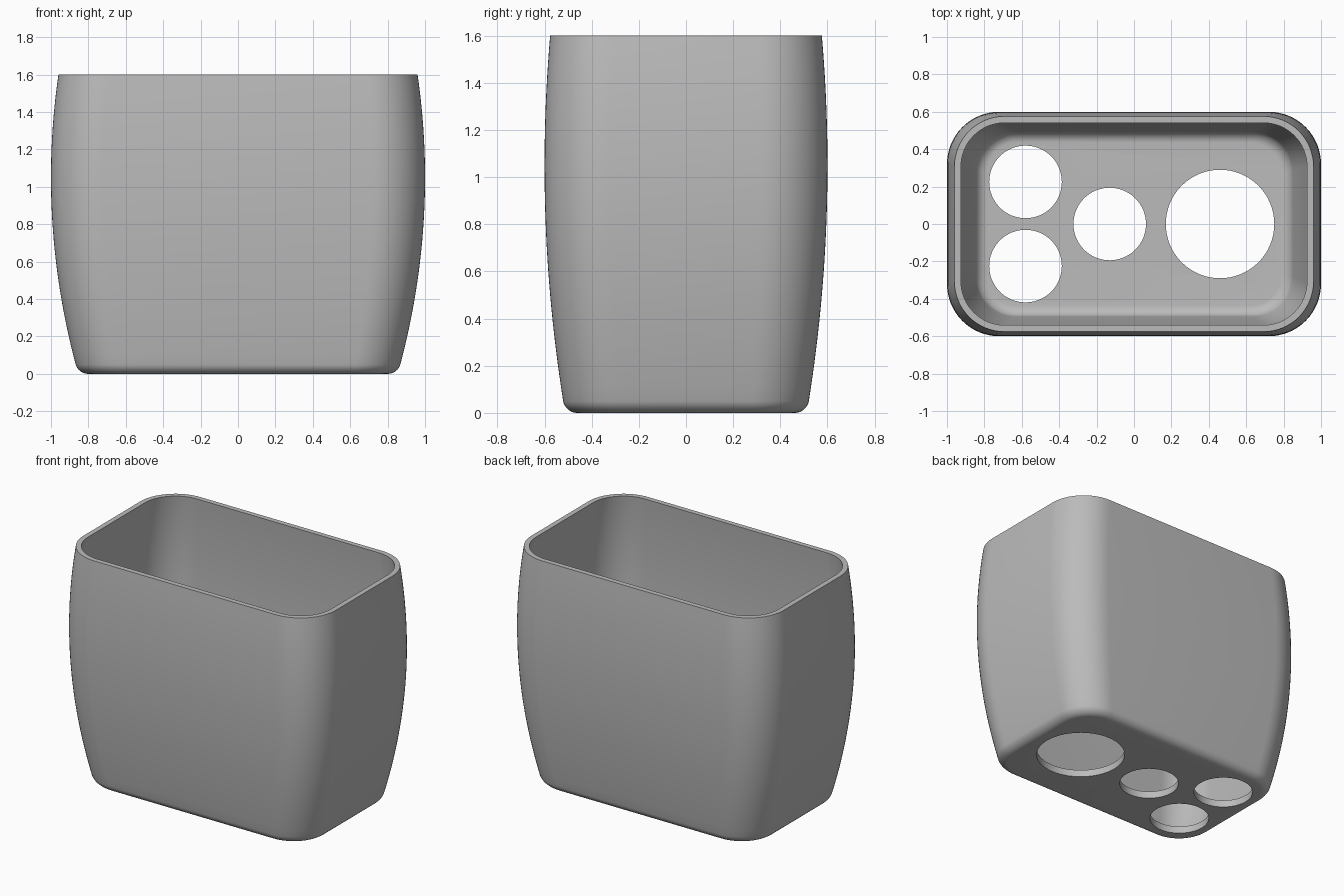
import bpy, bmesh, math

cube = bpy.data.objects.get("Cube")
if cube:
    bpy.data.objects.remove(cube, do_unlink=True)

HEIGHT, WALL, FLOOR = 1.6, 0.035, 0.05
CORNER_STEPS, FILLET_STEPS, SIDE_STEPS = 16, 8, 28

grey = bpy.data.materials.new("plain grey")
grey.use_nodes = True
colour = (0.5, 0.5, 0.5, 1)
grey.diffuse_color = colour
grey.node_tree.nodes["Principled BSDF"].inputs["Base Color"].default_value = colour


def section(z, inset):
    """Rounded rectangle at height z, scaled by the barrel curve."""
    s = 1 - 0.132 * (z - 1.05) ** 2
    hx, hy, r = s - inset, 0.6 * s - inset, 0.28 * s - inset
    points = []
    for i, (sx, sy) in enumerate([(1, 1), (-1, 1), (-1, -1), (1, -1)]):
        for k in range(CORNER_STEPS + 1):
            a = (i + k / CORNER_STEPS) * math.pi / 2
            points.append((sx * (hx - r) + r * math.cos(a),
                           sy * (hy - r) + r * math.sin(a), z))
    return points


def wall_rings(base, fillet, inset):
    """Sections from the filleted base up to the rim."""
    rings = []
    for k in range(FILLET_STEPS):
        a = k / FILLET_STEPS * math.pi / 2
        rings.append(section(base + fillet * (1 - math.cos(a)),
                             inset + fillet * (1 - math.sin(a))))
    start = base + fillet
    for k in range(SIDE_STEPS + 1):
        rings.append(section(start + (HEIGHT - start) * k / SIDE_STEPS, inset))
    return rings


# Barrel-sided container: outside up, over the rim, inside down
bm = bmesh.new()
profile = wall_rings(0, 0.05, 0) + wall_rings(FLOOR, 0.05, WALL)[::-1]
loops = [[bm.verts.new(p) for p in ring] for ring in profile]
for low, high in zip(loops, loops[1:]):
    n = len(low)
    for i in range(n):
        j = (i + 1) % n
        bm.faces.new((low[i], low[j], high[j], high[i]))
bm.faces.new(loops[0][::-1])
bm.faces.new(loops[-1])
bmesh.ops.recalc_face_normals(bm, faces=bm.faces)
mesh = bpy.data.meshes.new("container")
bm.to_mesh(mesh)
bm.free()
mesh.materials.append(grey)
container = bpy.data.objects.new("container", mesh)
bpy.context.collection.objects.link(container)

# Round openings through the floor
for x, y, r in [(-0.58, 0.225, 0.194), (-0.58, -0.225, 0.194),
                (-0.13, 0, 0.194), (0.46, 0, 0.29)]:
    bpy.ops.mesh.primitive_cylinder_add(vertices=64, radius=r, depth=0.4, location=(x, y, 0))
    cutter = bpy.context.object
    cutter.name = "hole_cutter"
    cutter.data.materials.append(grey)
    cut = container.modifiers.new("floor hole", "BOOLEAN")
    cut.operation, cut.solver, cut.object = "DIFFERENCE", "EXACT", cutter
    bpy.ops.object.select_all(action="DESELECT")
    container.select_set(True)
    bpy.context.view_layer.objects.active = container
    bpy.ops.object.modifier_apply(modifier=cut.name)
    bpy.data.objects.remove(cutter, do_unlink=True)

bpy.ops.object.shade_smooth_by_angle(angle=math.radians(30))
